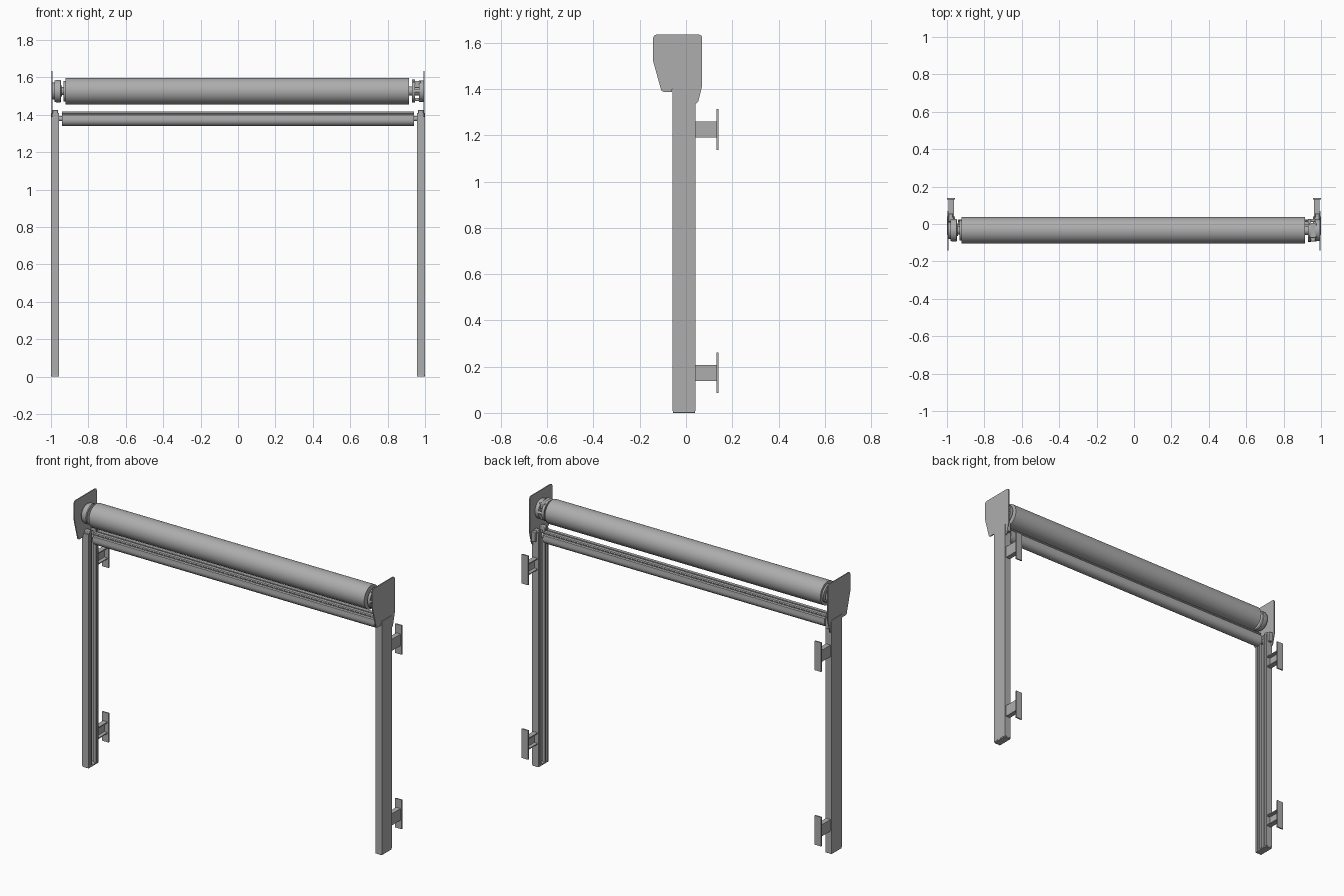
import bpy, bmesh, math
from mathutils import Vector

if "Cube" in bpy.data.objects:
    bpy.data.objects.remove(bpy.data.objects["Cube"], do_unlink=True)


def material(name, value):
    m = bpy.data.materials.new(name)
    m.use_nodes = True
    color = (value, value, value, 1)
    m.diffuse_color = color
    m.node_tree.nodes["Principled BSDF"].inputs["Base Color"].default_value = color
    return m


GREY = material("aluminium grey", 0.42)


def finish(name, bm, bevel=0):
    bmesh.ops.recalc_face_normals(bm, faces=bm.faces)
    me = bpy.data.meshes.new(name)
    bm.to_mesh(me)
    bm.free()
    me.materials.append(GREY)
    ob = bpy.data.objects.new(name, me)
    bpy.context.collection.objects.link(ob)
    if bevel:
        mod = ob.modifiers.new("soft edges", "BEVEL")
        mod.width, mod.segments = bevel, 2
    bpy.ops.object.select_all(action="DESELECT")
    ob.select_set(True)
    bpy.context.view_layer.objects.active = ob
    bpy.ops.object.shade_smooth_by_angle(angle=math.radians(35))
    return ob


def prism(name, pts, offset, bevel=0):
    """Extrude a closed outline of 3D points along an offset."""
    bm = bmesh.new()
    face = bm.faces.new([bm.verts.new(p) for p in pts])
    ext = bmesh.ops.extrude_face_region(bm, geom=[face])
    verts = [g for g in ext["geom"] if isinstance(g, bmesh.types.BMVert)]
    bmesh.ops.translate(bm, verts=verts, vec=Vector(offset))
    return finish(name, bm, bevel)


def box(name, x0, x1, y0, y1, z0, z1, bevel=0):
    pts = [(x0, y0, z0), (x1, y0, z0), (x1, y1, z0), (x0, y1, z0)]
    return prism(name, pts, (0, 0, z1 - z0), bevel)


def lathe_x(name, y, z, profile, steps=48):
    """Spin (x, radius) points about an axis along x."""
    bm = bmesh.new()
    vs = [bm.verts.new((x, y, z + r)) for x, r in profile]
    es = [bm.edges.new(p) for p in zip(vs, vs[1:])]
    bmesh.ops.spin(bm, geom=vs + es, cent=(0, y, z), axis=(1, 0, 0),
                   angle=math.tau, steps=steps)
    bmesh.ops.remove_doubles(bm, verts=bm.verts, dist=1e-5)
    return finish(name, bm)


def rod(name, x0, x1, y, z, r, steps=48):
    return lathe_x(name, y, z, [(x0, 0), (x0, r), (x1, r), (x1, 0)], steps)


AXIS_Y, AXIS_Z = -0.034, 1.527

# Fabric roller
rod("fabric_roller", -0.922, 0.915, AXIS_Y, AXIS_Z, 0.071, 64)

# Hem bar: rounded body with side grooves and a slotted top lip
half = [(0.004, 1.396), (0.004, 1.417), (0.024, 1.417), (0.027, 1.411),
        (0.023, 1.407), (0.023, 1.402), (0.031, 1.398)]
half += [(0.033 * math.cos(a), 1.373 + 0.033 * math.sin(a))
         for a in [math.radians(12 - 12.5 * i) for i in range(8)]]
outline = half + [(-y, z) for y, z in reversed(half)]
prism("hem_bar", [(-0.94, y - 0.01, z) for y, z in outline], (1.88, 0, 0))

# Guide rail cross-section: outer wall with grooves opening inward
rail = [(1, -0.058), (1, 0.04), (0.957, 0.04), (0.957, 0.03), (0.966, 0.03),
        (0.966, 0.022), (0.957, 0.022), (0.957, 0.012), (0.972, 0.012),
        (0.972, 0.02), (0.99, 0.02), (0.99, -0.03), (0.972, -0.03),
        (0.972, -0.022), (0.957, -0.022), (0.957, -0.035), (0.966, -0.035),
        (0.966, -0.045), (0.957, -0.045), (0.957, -0.058)]

# Side plate outline, with rounded upper corners
plate = [(-0.142, 1.52), (-0.142, 1.622), (-0.138, 1.631), (-0.129, 1.635),
         (0.057, 1.635), (0.066, 1.631), (0.07, 1.622), (0.07, 1.415),
         (0.053, 1.345), (0.046, 1.338), (0.041, 1.338), (0.041, 1.40),
         (-0.06, 1.40), (-0.06, 1.388), (-0.098, 1.388), (-0.107, 1.394)]

for side, s in (("right", -1), ("left", 1)):
    def sbox(name, x0, x1, *yz, bevel=0):
        return box(f"{side}_{name}", s * x0, s * x1, *yz, bevel)

    # Upright and its foot cap
    prism(f"{side}_guide_rail", [(s * x, y, 0.008) for x, y in rail], (0, 0, 1.402))
    sbox("foot_cap", 0.956, 0.999, -0.057, 0.039, 0, 0.009, bevel=0.002)

    # Head plate and funnel that leads the fabric into the rail
    prism(f"{side}_head_plate", [(s * 0.991, y, z) for y, z in plate], (s * 0.006, 0, 0))
    for part, y0, y1 in (("front", -0.05, -0.022), ("back", 0.012, 0.036)):
        sbox(f"{part}_funnel_lip", 0.962, 0.992, y0, y1, 1.40, 1.426, bevel=0.004)
    sbox("funnel_tab", 0.968, 0.992, 0.03, 0.056, 1.36, 1.42, bevel=0.003)

    # Hem bar end pin
    rod(f"{side}_hem_pin", s * 0.935, s * 0.975, -0.01, 1.38, 0.014, 20)

    # Wall brackets: arm with two flanges and a mounting plate
    for level, z in (("upper", 1.225), ("lower", 0.173)):
        sbox(f"{level}_arm_web", 0.984, 0.992, 0.035, 0.134, z - 0.035, z + 0.035)
        for part, dz in (("top", 0.032), ("bottom", -0.032)):
            sbox(f"{level}_arm_{part}_flange", 0.962, 0.992, 0.039, 0.134,
                 z + dz - 0.003, z + dz + 0.003)
        sbox(f"{level}_wall_plate", 0.956, 0.999, 0.132, 0.14, z - 0.088, z + 0.088)

# Right bearing: stepped drum and spindle
lathe_x("right_bearing_drum", AXIS_Y, AXIS_Z,
        [(-0.992, 0), (-0.992, 0.045), (-0.982, 0.045), (-0.982, 0.056), (-0.972, 0.06),
         (-0.95, 0.06), (-0.946, 0.056), (-0.946, 0.03), (-0.94, 0.03), (-0.94, 0)])
rod("right_spindle", -0.945, -0.92, AXIS_Y, AXIS_Z, 0.022, 32)
rod("right_roller_collar", -0.932, -0.921, AXIS_Y, AXIS_Z, 0.055)

# Left drive head: ring, spokes, hub and top socket
lathe_x("left_drive_ring", AXIS_Y, AXIS_Z,
        [(0.93, 0.05), (0.93, 0.061), (0.946, 0.061), (0.946, 0.05), (0.93, 0.05)])
rod("left_drive_base", 0.968, 0.992, AXIS_Y, AXIS_Z, 0.058)
rod("left_drive_hub", 0.91, 0.975, AXIS_Y, AXIS_Z, 0.024, 32)
for i in range(6):
    a = math.tau * i / 6
    rod(f"left_drive_post_{i + 1}", 0.932, 0.975, AXIS_Y + 0.052 * math.cos(a),
        AXIS_Z + 0.052 * math.sin(a), 0.008, 16)
box("left_drive_socket", 0.938, 0.975, -0.075, 0.005, 1.545, 1.582, 0.004)
